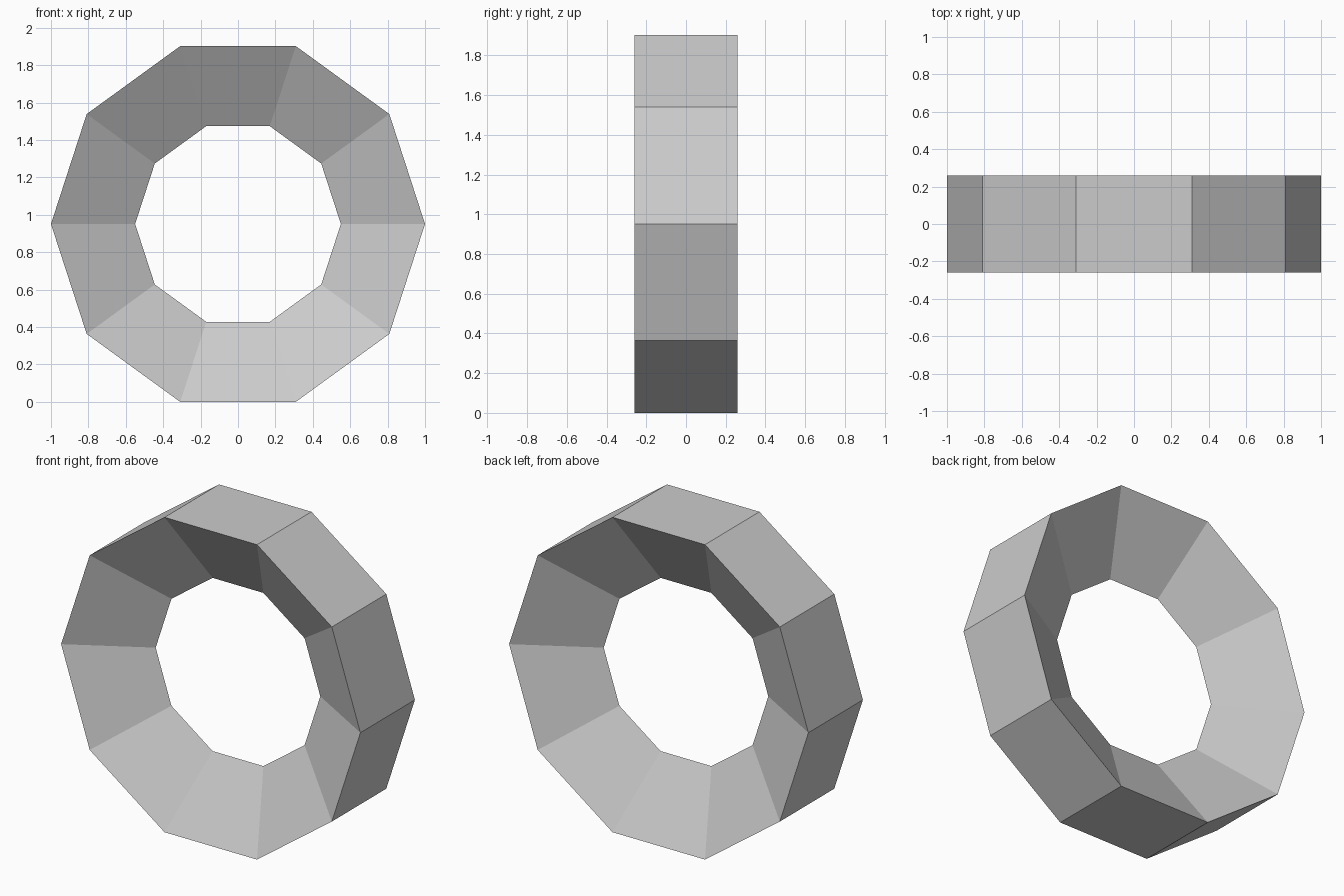
import bpy, bmesh
from math import sin, cos, pi

if "Cube" in bpy.data.objects:
    bpy.data.objects.remove(bpy.data.objects["Cube"])

SIDES = 10
CENTRE_Z = sin(2 * pi / 5)          # rests on a flat bottom facet
# triangular cross-section: (radius, y)
PROFILE = [(0.55, 0.0), (1.0, -0.26), (1.0, 0.26)]

# ring: sweep the triangle around the y axis
bm = bmesh.new()
rings = []
for i in range(SIDES):
    a = 2 * pi * i / SIDES
    rings.append([bm.verts.new((r * cos(a), y, CENTRE_Z + r * sin(a))) for r, y in PROFILE])
for i in range(SIDES):
    p, q = rings[i], rings[(i + 1) % SIDES]
    for j in range(3):
        k = (j + 1) % 3
        bm.faces.new((p[j], p[k], q[k], q[j]))
bmesh.ops.recalc_face_normals(bm, faces=bm.faces)

mesh = bpy.data.meshes.new("ring")
bm.to_mesh(mesh)
bm.free()
bpy.context.collection.objects.link(bpy.data.objects.new("ring", mesh))
